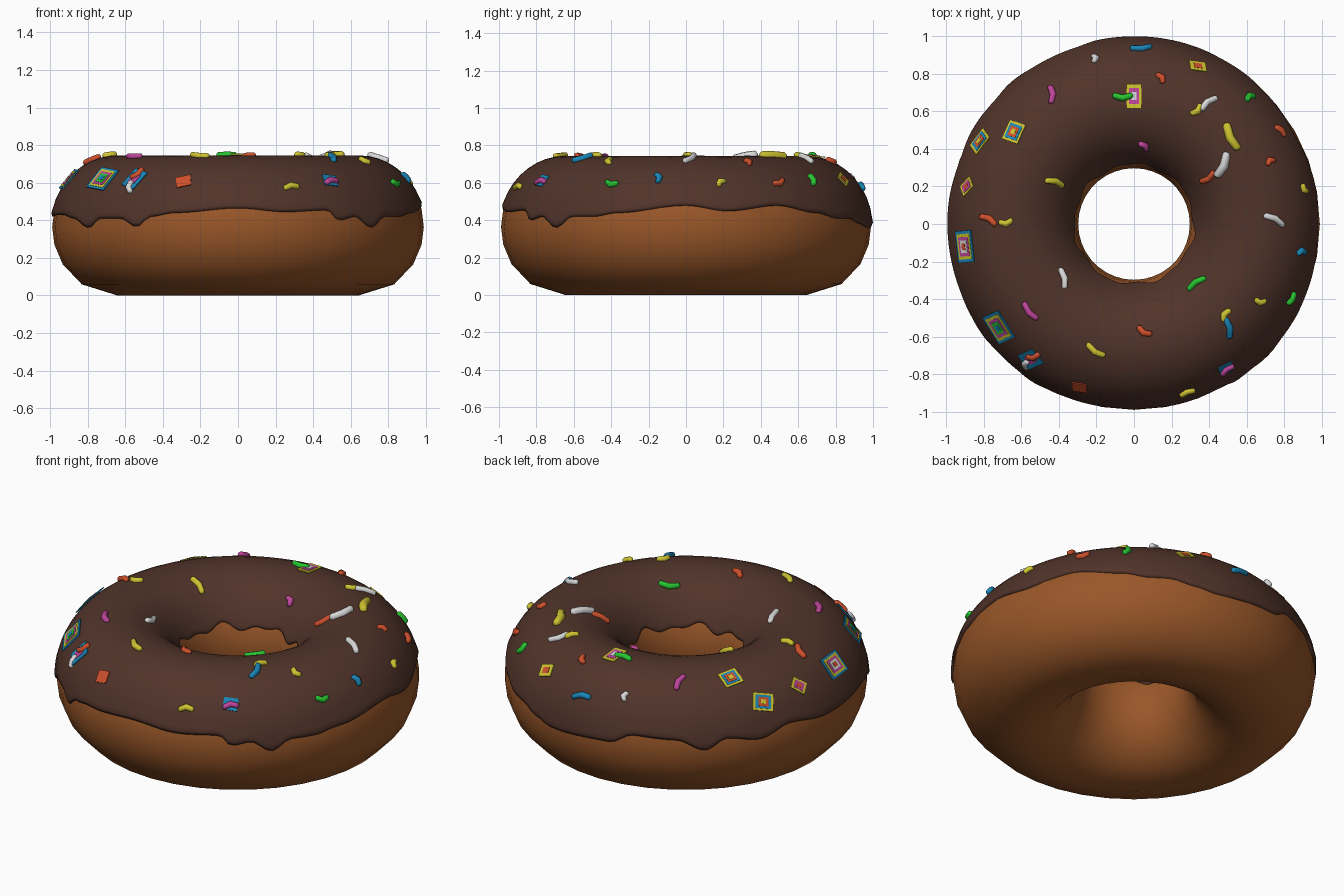
import bpy, bmesh, math
from mathutils import Vector, Matrix

if "Cube" in bpy.data.objects:
    bpy.data.objects.remove(bpy.data.objects["Cube"])

def mat(name, r, g, b):
    m = bpy.data.materials.new(name)
    m.diffuse_color = (r, g, b, 1)
    m.use_nodes = True
    m.node_tree.nodes["Principled BSDF"].inputs["Base Color"].default_value = m.diffuse_color
    return m

DOUGH = mat("baked dough", 0.32, 0.095, 0.022)
ICING = mat("chocolate icing", 0.082, 0.034, 0.023)
COL = {
    "red": mat("red sugar", 0.62, 0.08, 0.025),
    "yellow": mat("yellow sugar", 0.62, 0.55, 0.03),
    "green": mat("green sugar", 0.02, 0.55, 0.03),
    "blue": mat("blue sugar", 0.01, 0.24, 0.48),
    "pink": mat("pink sugar", 0.52, 0.06, 0.33),
    "white": mat("white sugar", 0.68, 0.68, 0.68),
}
RING, MID = 0.643, 0.365      # tube centre radius and height
IA, IB = 0.355, 0.38          # icing half width and half height

def finish(bm, name, material):
    bmesh.ops.recalc_face_normals(bm, faces=bm.faces)
    me = bpy.data.meshes.new(name)
    bm.to_mesh(me)
    bm.free()
    me.materials.append(material)
    ob = bpy.data.objects.new(name, me)
    bpy.context.collection.objects.link(ob)
    return ob

def smooth(bm):
    for f in bm.faces:
        f.smooth = True

def sweep(name, material, section, segs, closed):
    """Spin a section(angle in degrees) -> [(r, z)...] around the z axis."""
    bm = bmesh.new()
    rings = []
    for i in range(segs):
        d = 360 * i / segs
        c, s = math.cos(math.radians(d)), math.sin(math.radians(d))
        rings.append([bm.verts.new((r * c, r * s, z)) for r, z in section(d)])
    n = len(rings[0])
    for i in range(segs):
        p, q = rings[i], rings[(i + 1) % segs]
        for j in range(n if closed else n - 1):
            k = (j + 1) % n
            bm.faces.new((p[j], q[j], q[k], p[k]))
    smooth(bm)
    return finish(bm, name, material)

# Dough ring with a coarse oval section
half = [-90, -57, -33, -15, 0, 15, 33, 57, 90]
angles = half + [180 - a for a in half[-2:0:-1]]

def dough_section(d):
    return [(RING + 0.346 * math.cos(math.radians(a)),
             MID + 0.365 * math.sin(math.radians(a)) - (0.008 if a == 90 else 0)) for a in angles]

sweep("dough", DOUGH, dough_section, 36, True)

# Icing with a dripping outer edge: (direction in degrees, edge height)
EDGE = [(0, .48), (13, .45), (30, .48), (45, .44), (55, .41), (62, .41), (70, .38), (77, .36),
        (100, .38), (108, .44), (122, .43), (131, .37), (138, .43), (149, .40), (160, .45),
        (175, .42), (200, .43), (208, .41), (217, .36), (222, .41), (231, .41), (237, .365),
        (242, .42), (250, .44), (270, .465), (285, .445), (299, .455), (303, .40), (309, .42),
        (315.6, .36), (322, .42), (330, .42), (338, .44), (360, .48)]

def edge_height(d):
    for (d0, z0), (d1, z1) in zip(EDGE, EDGE[1:]):
        if d0 <= d <= d1:
            t = (1 - math.cos(math.pi * (d - d0) / (d1 - d0))) / 2
            return z0 + (z1 - z0) * t

def icing_section(d):
    a0 = math.degrees(math.asin((edge_height(d) - MID) / IB))
    a1 = 158 + 2.5 * math.sin(math.radians(d * 7)) + 2 * math.sin(math.radians(d * 12 + 40))
    rows = [(a0 + 1, .93), (a0, .985), (a0 + 2.5, 1.005)]
    rows += [(a0 + 6 + (a1 - a0 - 10) * i / 16, 1) for i in range(17)]
    rows += [(a1 - 1.5, 1), (a1, .985), (a1 - 1, .93)]
    return [(RING + IA * k * math.cos(math.radians(a)),
             MID + IB * k * math.sin(math.radians(a))) for a, k in rows]

sweep("icing", ICING, icing_section, 180, False)

def frame(x, y, heading, lift):
    """Matrix on the icing surface: x axis along heading, z axis outward."""
    r = math.hypot(x, y)
    c = max(-.98, min(.98, (r - RING) / IA))
    s = math.sqrt(1 - c * c)
    n = Vector((x / r * c / IA, y / r * c / IA, s / IB)).normalized()
    h = math.radians(heading)
    u = Vector((math.cos(h), math.sin(h), 0))
    u = (u - n * u.dot(n)).normalized()
    v = n.cross(u)
    p = Vector((x, y, MID + IB * s)) + n * lift
    return Matrix.Translation(p) @ Matrix((u, v, n)).transposed().to_4x4()

# Sprinkles, slightly bent capsules: (x, y, heading, length)
SPRINKLES = {
    "blue": [(.04, .93, 20, .12), (.89, -.14, 0, .07), (.51, -.55, 105, .12)],
    "white": [(-.2, .88, 100, .06), (.39, .65, 40, .12), (.48, .31, 65, .15),
              (.75, .03, -25, .13), (-.37, -.29, 95, .12), (-.58, -.74, 60, .08)],
    "red": [(.15, .78, 120, .07), (.78, .5, -25, .08), (.4, .24, 35, .11), (.72, .34, 30, .06),
            (.05, -.58, -30, .09), (-.77, .03, -25, .11), (-.53, -.71, 30, .09)],
    "pink": [(-.43, .69, 100, .11), (.49, -.77, 45, .09), (-.56, -.47, -50, .12),
             (.06, .42, -60, .07)],
    "green": [(-.06, .67, 0, .11), (.61, .68, 40, .08), (.84, -.4, 50, .08), (.33, -.31, 30, .12)],
    "yellow": [(.34, .6, 45, .08), (.51, .46, 115, .16), (.67, -.42, -10, .07),
               (.28, -.89, 30, .09), (-.21, -.68, -35, .12), (-.42, .23, -20, .12),
               (-.68, 0, 10, .08), (.48, -.48, 60, .08), (.9, .18, -30, .06)],
}
for color, items in SPRINKLES.items():
    for i, (x, y, heading, length) in enumerate(items):
        bm = bmesh.new()
        rad = 0.024 if length > .14 else 0.018
        bmesh.ops.create_uvsphere(bm, u_segments=8, v_segments=8, radius=rad,
                                  matrix=Matrix.Rotation(math.pi / 2, 4, 'Y'))
        for v in bm.verts:
            if abs(v.co.x) > 1e-4:
                v.co.x += math.copysign(length / 2 - rad, v.co.x)
                v.co.y += 0.012 * (-1) ** i
        smooth(bm)
        bm.transform(frame(x, y, heading, 0.004))
        finish(bm, f"sprinkle_{color}_{i + 1}", COL[color])

# Sugar flakes, nested thin plates: (x, y, heading, length, width, colours outside in)
FLAKES = [
    (-.9, -.12, 95, .17, .13, "blue yellow pink white red"),
    (-.72, -.55, 115, .17, .14, "blue yellow pink green blue"),
    (-.55, -.72, 40, .12, .10, "blue pink"),
    (-.64, .49, 70, .11, .10, "yellow blue red yellow"),
    (-.82, .44, 35, .12, .10, "yellow blue red yellow"),
    (-.89, .2, 20, .09, .07, "yellow pink red"),
    (.34, .84, 10, .09, .07, "yellow red"),
    (0, .68, 90, .13, .08, "yellow pink white"),
    (-.29, -.87, 5, .08, .07, "red"),
    (.49, -.77, 20, .08, .07, "blue"),
]
for i, (x, y, heading, length, width, colors) in enumerate(FLAKES):
    names = colors.split()
    for k, color in enumerate(names):
        f = 1 - k / len(names)
        bm = bmesh.new()
        bmesh.ops.create_cube(bm, size=1, matrix=Matrix.Diagonal((length * f, width * f, .006, 1)))
        bm.transform(frame(x, y, heading, 0.001 + 0.002 * k))
        finish(bm, f"sugar_flake_{i + 1}_{color}_{k + 1}", COL[color])
